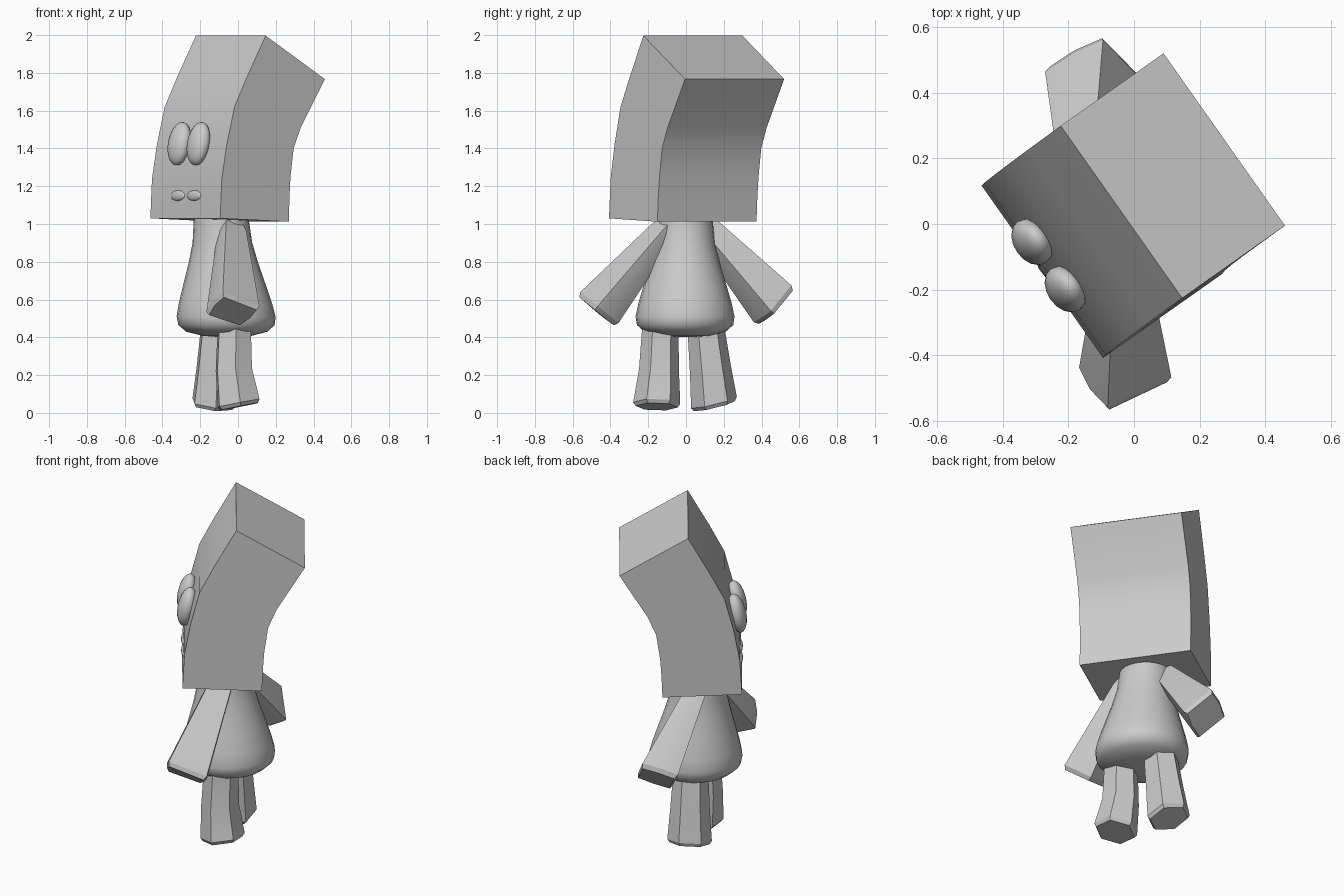
import bpy, bmesh, math
from mathutils import Vector, Matrix

if "Cube" in bpy.data.objects:
    bpy.data.objects.remove(bpy.data.objects["Cube"])

# Figure is turned: W = sideways axis, B = backward axis
W = Vector((0.576, -0.817, 0))
B = Vector((0.817, 0.576, 0))
Z = Vector((0, 0, 1))
TURN = Matrix((W, B, Z)).transposed().to_4x4()


def P(w, b, z):
    return W * w + B * b + Z * z


def loft(name, rings, smooth=None):
    """Skin a list of equal-length point rings and cap both ends."""
    bm = bmesh.new()
    vs = [[bm.verts.new(p) for p in r] for r in rings]
    n = len(vs[0])
    for a, b in zip(vs, vs[1:]):
        for i in range(n):
            j = (i + 1) % n
            bm.faces.new((a[i], a[j], b[j], b[i]))
    bm.faces.new(vs[0])
    bm.faces.new(vs[-1])
    bmesh.ops.recalc_face_normals(bm, faces=bm.faces)
    me = bpy.data.meshes.new(name)
    bm.to_mesh(me)
    bm.free()
    ob = bpy.data.objects.new(name, me)
    bpy.context.collection.objects.link(ob)
    if smooth:
        bpy.ops.object.select_all(action='DESELECT')
        ob.select_set(True)
        bpy.context.view_layer.objects.active = ob
        bpy.ops.object.shade_smooth_by_angle(angle=math.radians(smooth))
    return ob


def circle(c, r, n, u=Vector((1, 0, 0)), v=Vector((0, 1, 0)), phase=0):
    return [c + r * (u * math.cos(a) + v * math.sin(a))
            for a in (phase + math.tau * i / n for i in range(n))]


# Head: backward-bending block, (front b, front z, back b, back z)
HEAD = [(-.312, 1.03, .133, 1.012), (-.300, 1.24, .138, 1.14),
        (-.267, 1.42, .146, 1.25), (-.215, 1.62, .168, 1.40),
        (-.132, 1.78, .215, 1.51), (-.010, 1.997, .373, 1.767)]
head = []
for i, (fb, fz, bb, bz) in enumerate(HEAD):
    c, h = -.042 - .002 * i, .321
    head.append([P(c - h, fb, fz), P(c + h, fb, fz), P(c + h, bb, bz), P(c - h, bb, bz)])
loft("head", head, 25)

# Body: pear profile (radius, z), leaning slightly
BODY = [(.145, 1.03), (.15, .98), (.158, .90), (.185, .79), (.218, .68), (.247, .58),
        (.262, .51), (.255, .465), (.215, .43), (.13, .408), (.05, .402)]
loft("body", [circle(Vector((-.06 - .05 * (z - .45), -.005, z)), r, 24)
              for r, z in BODY], 60)


# Arms: tapered square sticks with bulged sides and a softened end
def arm(name, shoulder, corners):
    a, b, c, d = map(Vector, corners)
    hand = (a + b + c + d) / 4
    bulge = lambda p, q: (p + q) / 2 + ((p + q) / 2 - hand).normalized() * .012
    off = [p - hand for p in (a, b, bulge(b, c), c, d, bulge(d, a))]
    s = Vector(shoulder)
    axis = (hand - s).normalized()
    rings = [[s - axis * .04 + o * .45 for o in off], [s + o * .55 for o in off],
             [hand - axis * .02 + o for o in off],
             [hand + axis * .005 + o * .9 for o in off]]
    loft(name, rings, 20)


arm("left_arm", (-.035, -.12, .957),
    [(-.08, -.572, .625), (.114, -.48, .55), (.013, -.37, .46), (-.167, -.45, .52)])
arm("right_arm", (-.145, .12, .957),
    [(-.094, .572, .66), (.015, .462, .525), (-.161, .372, .465), (-.27, .477, .60)])


# Legs: six-sided, lower end cut square to the shin
def leg(name, stations):
    rings = []
    for c, r, n in stations:
        n = Vector(n).normalized()
        u = (W - n * W.dot(n)).normalized()
        rings.append(circle(Vector(c), r, 6, u, n.cross(u), math.pi / 6))
    loft(name, rings, 20)


leg("left_leg", [((-.02, -.135, .50), .09, Z), ((-.02, -.137, .42), .098, Z),
                 ((-.022, -.143, .23), .106, (-.06, .02, 1)),
                 ((.003, -.155, .052), .125, (-.19, .02, 1)),
                 ((.006, -.155, .033), .112, (-.19, .02, 1))])
leg("right_leg", [((-.105, .098, .50), .09, (.06, -.2, 1)),
                  ((-.108, .108, .42), .1, (.06, -.2, 1)),
                  ((-.118, .129, .23), .111, (.08, -.22, 1)),
                  ((-.128, .148, .055), .125, (.1, -.24, 1)),
                  ((-.130, .151, .036), .112, (.1, -.24, 1))])


# Eyes and lips: flattened balls on the face
def ball(name, loc, size, tilt):
    m = Matrix.Translation(P(*loc)) @ TURN @ Matrix.Rotation(tilt, 4, 'X') @ Matrix.Diagonal((*size, 1))
    me = bpy.data.meshes.new(name)
    bm = bmesh.new()
    bmesh.ops.create_uvsphere(bm, u_segments=16, v_segments=10, radius=1, matrix=m)
    for f in bm.faces:
        f.smooth = True
    bm.to_mesh(me)
    bm.free()
    bpy.context.collection.objects.link(bpy.data.objects.new(name, me))


for side, s in (("right", -1), ("left", 1)):
    ball(side + "_eye", (-.046 + s * .088, -.285, 1.425), (.077, .052, .117), -.2)
    ball(side + "_lip", (-.046 + s * .075, -.303, 1.15), (.065, .015, .028), -.06)
